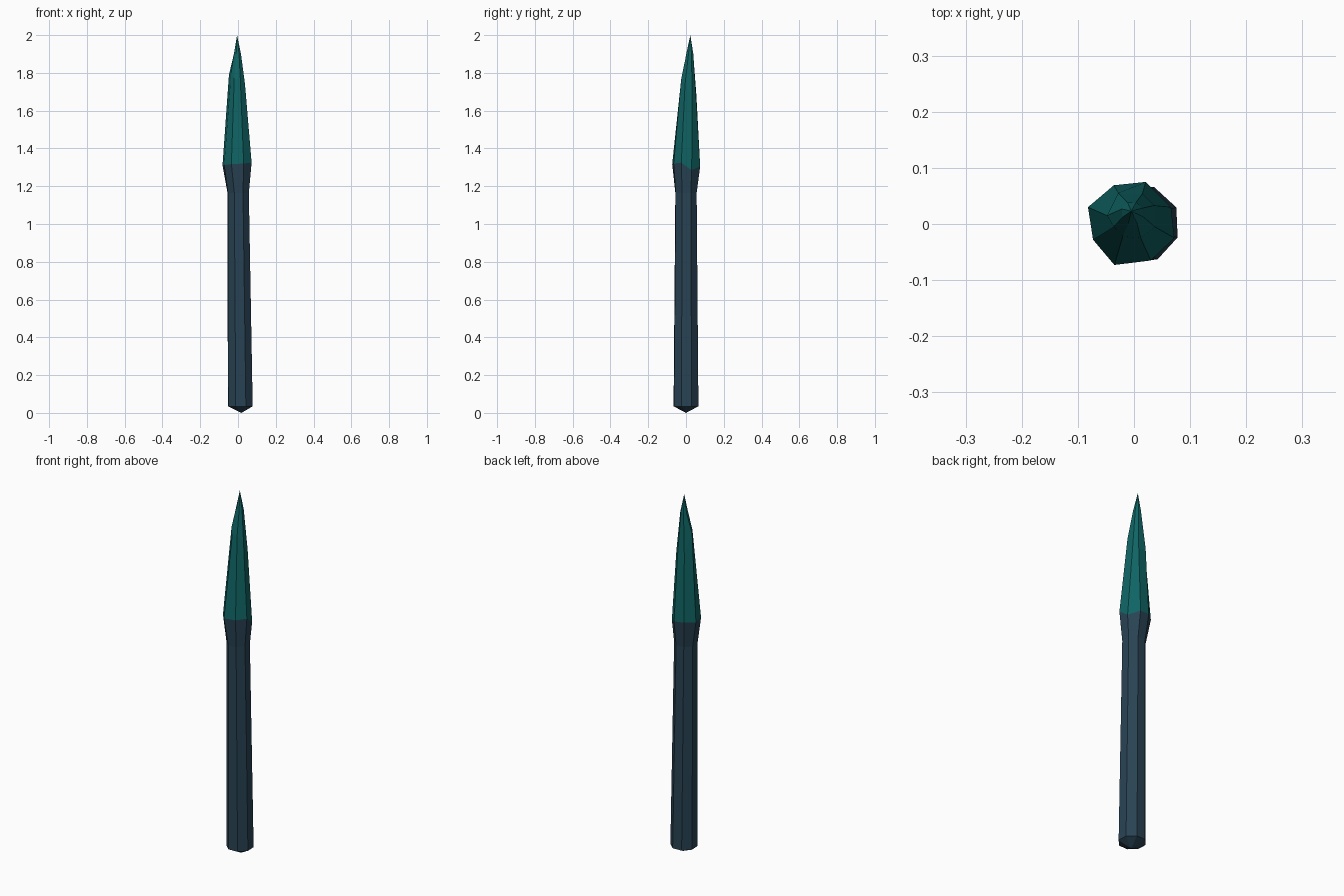
import bpy, bmesh, math

if "Cube" in bpy.data.objects:
    bpy.data.objects.remove(bpy.data.objects["Cube"])

def material(name, color):
    m = bpy.data.materials.new(name)
    m.diffuse_color = (*color, 1)
    m.use_nodes = True
    m.node_tree.nodes["Principled BSDF"].inputs["Base Color"].default_value = m.diffuse_color
    return m

slate = material("dark slate", (0.022, 0.056, 0.088))
teal = material("deep teal", (0.005, 0.125, 0.125))

def octagon(cx, cy, r, z):
    # eight points, starting at -20 degrees
    return [(cx + r * math.cos(math.radians(-20 + 45 * k)),
             cy + r * math.sin(math.radians(-20 + 45 * k)), z) for k in range(8)]

def loft(name, rings, mat, start=None, end=None):
    # skin a stack of eight-point rings, with optional pointed ends
    bm = bmesh.new()
    loops = [[bm.verts.new(p) for p in ring] for ring in rings]
    for a, b in zip(loops, loops[1:]):
        for i in range(8):
            j = (i + 1) % 8
            bm.faces.new((a[i], a[j], b[j], b[i]))
    for tip, loop in ((start, loops[0]), (end, loops[-1])):
        if tip:
            v = bm.verts.new(tip)
            for i in range(8):
                bm.faces.new((loop[i], loop[(i + 1) % 8], v))
    bmesh.ops.recalc_face_normals(bm, faces=bm.faces)
    if not (start and end):
        # open lofts: make sure the side faces point outwards
        f = max(bm.faces, key=lambda f: f.calc_center_median().x)
        if f.normal.x < 0:
            bmesh.ops.reverse_faces(bm, faces=bm.faces)
    me = bpy.data.meshes.new(name)
    bm.to_mesh(me)
    bm.free()
    me.materials.append(mat)
    ob = bpy.data.objects.new(name, me)
    bpy.context.collection.objects.link(ob)
    return ob

# rim where the flared collar meets the blade, slightly uneven
rim = [(0.072, -0.025, 1.325), (0.066, 0.03, 1.285), (0.021, 0.075, 1.305),
       (-0.036, 0.069, 1.31), (-0.082, 0.03, 1.31), (-0.073, -0.028, 1.312),
       (-0.035, -0.073, 1.317), (0.03, -0.065, 1.32)]

# shaft with pointed foot and flared collar
loft("shaft", [octagon(0.012, 0, 0.07, 0.035), octagon(0.001, 0, 0.06, 1.165), rim],
     slate, start=(0.018, 0, 0))

# chipped stone blade
shoulder = [(0.037, -0.005, 1.74), (0.036, 0.033, 1.68), (0.015, 0.054, 1.66),
            (-0.028, 0.055, 1.68), (-0.048, 0.015, 1.79), (-0.036, -0.005, 1.80),
            (-0.02, -0.022, 1.77), (0.012, -0.025, 1.77)]
loft("blade", [rim, shoulder, octagon(-0.003, 0.02, 0.02, 1.90)],
     teal, end=(-0.005, 0.023, 2.0))
